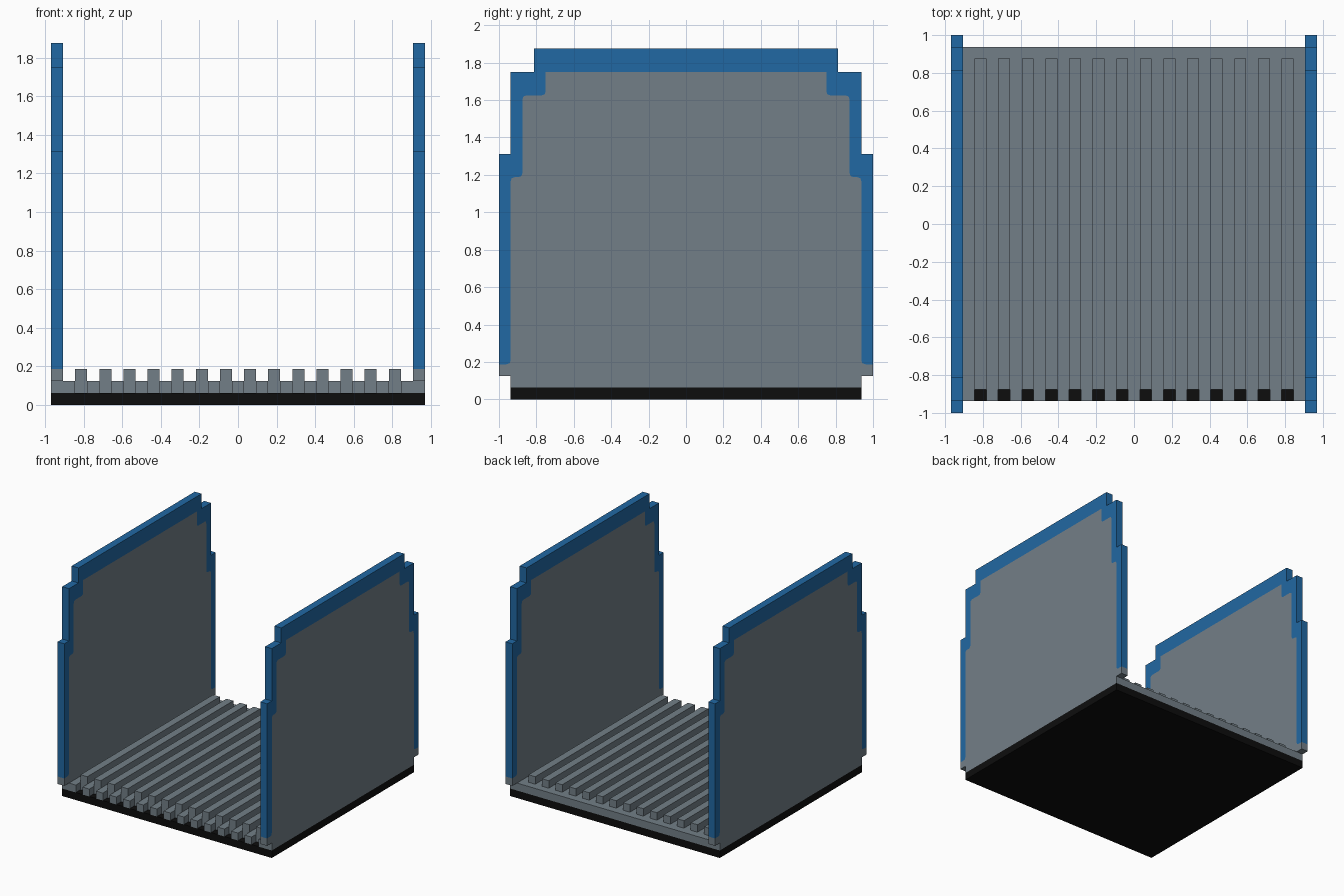
import bpy
import bmesh
from mathutils import Vector

if "Cube" in bpy.data.objects:
    bpy.data.objects.remove(bpy.data.objects["Cube"], do_unlink=True)

U = 0.0625  # grid unit: thickness of every panel


def material(name, rgb):
    m = bpy.data.materials.new(name)
    m.use_nodes = True
    m.diffuse_color = (*rgb, 1)
    m.node_tree.nodes["Principled BSDF"].inputs["Base Color"].default_value = (*rgb, 1)
    return m


grey = material("slate grey", (0.171, 0.212, 0.242))
blue = material("trim blue", (0.0152, 0.138, 0.366))
black = material("base black", (0.004, 0.004, 0.004))


def make_object(name, bm, *mats):
    mesh = bpy.data.meshes.new(name)
    bm.to_mesh(mesh)
    bm.free()
    for m in mats:
        mesh.materials.append(m)
    ob = bpy.data.objects.new(name, mesh)
    bpy.context.collection.objects.link(ob)
    return ob


def prism(name, outline, z0, z1, mat):
    """Extrude an xy outline from z0 up to z1."""
    bm = bmesh.new()
    face = bm.faces.new([bm.verts.new((x, y, z0)) for x, y in outline])
    ext = bmesh.ops.extrude_face_region(bm, geom=[face], use_keep_orig=True)
    top = [v for v in ext["geom"] if isinstance(v, bmesh.types.BMVert)]
    bmesh.ops.translate(bm, vec=(0, 0, z1 - z0), verts=top)
    bmesh.ops.recalc_face_normals(bm, faces=bm.faces)
    return make_object(name, bm, mat)


def rect(x0, x1, y0, y1):
    return [(x0, y0), (x1, y0), (x1, y1), (x0, y1)]


def rounded(points, r):
    """Round every inner corner of an open path."""
    pts = [Vector(p) for p in points]
    out = [pts[0]]
    for a, p, b in zip(pts, pts[1:], pts[2:]):
        s, e = p + (a - p).normalized() * r, p + (b - p).normalized() * r
        out += [s, s * 0.25 + p * 0.5 + e * 0.25, e]
    return out + [pts[-1]]


def flip(path):
    return [(-y, z) for y, z in reversed(path)]


# Base slab
prism("base", rect(-15.5 * U, 15.5 * U, -15 * U, 15 * U), 0, U, black)

# Floor plate with a notch in its front edge before each slat
slat_x = [(-13.5 + 2 * i) * U for i in range(14)]
comb = [(-14.5 * U, -15 * U)]
for x in slat_x:
    comb += [(x, -15 * U), (x, -14 * U), (x + U, -14 * U), (x + U, -15 * U)]
comb += [(14.5 * U, -15 * U), (14.5 * U, 15 * U), (-14.5 * U, 15 * U)]
prism("floor_plate", comb, U, 2 * U, grey)

# Floor slats
slat = prism("floor_slats", rect(slat_x[0], slat_x[0] + U, -14 * U, 14 * U), 2 * U, 3 * U, grey)
array = slat.modifiers.new("repeat", "ARRAY")
array.count = len(slat_x)
array.use_relative_offset = False
array.use_constant_offset = True
array.constant_offset_displace = (2 * U, 0, 0)

# Side wall: stepped outline with a blue trim around a grey panel (y, z), +y half
foot = [(15 * U, U), (15 * U, 2 * U), (16 * U, 2 * U)]
outer = [(16 * U, 3 * U), (16 * U, 21 * U), (15 * U, 21 * U), (15 * U, 28 * U),
         (13 * U, 28 * U), (13 * U, 30 * U)]
inner = rounded([(16 * U, 3 * U), (15 * U, 3 * U), (15 * U, 19 * U), (14 * U, 19 * U),
                 (14 * U, 26 * U), (12 * U, 26 * U), (12 * U, 28 * U)], 0.022)
inner = [tuple(p) for p in inner]
panel = foot + inner + flip(inner) + flip(foot)
trim = outer + flip(outer) + flip(inner)[::-1][1:] + inner[::-1][:-1]

for name, x in (("left_wall", 15 * U), ("right_wall", -15 * U)):
    bm = bmesh.new()
    verts = {}
    for index, outline in enumerate((panel, trim)):
        ring = []
        for y, z in outline:
            key = (round(y, 5), round(z, 5))
            if key not in verts:
                verts[key] = bm.verts.new((x, y, z))
            ring.append(verts[key])
        bm.faces.new(ring).material_index = index
    wall = make_object(name, bm, grey, blue)
    solid = wall.modifiers.new("thickness", "SOLIDIFY")
    solid.thickness = U
    solid.offset = 0
